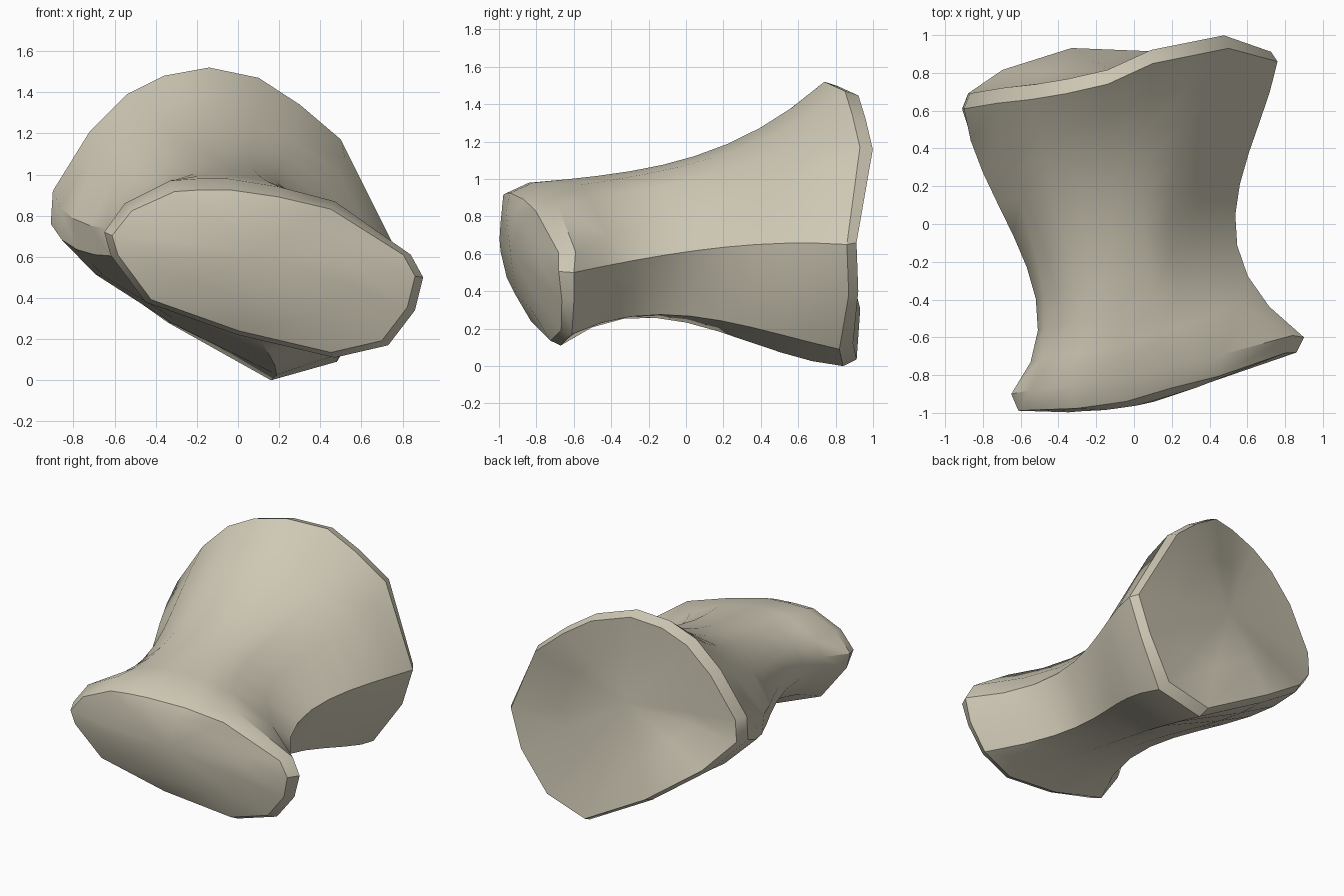
import bpy
import bmesh
import math
from mathutils import Vector

default_cube = bpy.data.objects.get("Cube")
if default_cube:
    bpy.data.objects.remove(default_cube)

# Control rings in hundredths, running from the left side over the top and back below
front_ring = [(-62, -90, 61), (-65, -90, 72), (-55, -88, 86), (-33, -86, 97), (-19, -84, 98),
              (-5, -82, 98), (20, -75, 94), (47, -69, 87), (84, -59, 61), (90, -60, 50),
              (86, -60, 34), (73, -61, 17), (47, -67, 11), (0, -78, 22), (-45, -86, 38)]
waist_front = [(-54, 61), (-56, 73), (-50, 88), (-35, 101), (-23, 104), (-12, 105), (8, 102),
               (21, 94), (40, 76), (59, 57), (49, 42), (40, 27), (12, 26), (-18, 38), (-43, 51)]
waist_back = [(-77, 63), (-79, 78), (-64, 102), (-45, 116), (-30, 119), (-14, 120), (6, 115),
              (21, 106), (37, 90), (57, 64), (50, 43), (41, 23), (13, 16), (-27, 33), (-60, 50)]
back_ring = [(-91, 61, 76), (-90, 61, 92), (-72, 64, 121), (-54, 66, 139), (-36, 69, 148),
             (-14, 74, 152), (10, 85, 147), (30, 89, 134), (50, 93, 117), (76, 86, 65),
             (67, 87, 38), (48, 82, 9), (16, 84, 0), (-34, 86, 28), (-72, 74, 55)]
WAIST_Y = 0.25
SHAFT_STEPS = 9


def scaled(points):
    return [Vector(p) / 100 for p in points]


def at_depth(points, y):
    return [Vector((x / 100, y, z / 100)) for x, z in points]


def curve_through(knots, y):
    """Smooth curve through knots, evaluated at depth y."""
    result = Vector((0, 0, 0))
    for a in knots:
        weight = 1.0
        for b in knots:
            if b is not a:
                weight *= (y - b.y) / (a.y - b.y)
        result += a * weight
    return result


def centre_of(ring):
    return sum(ring, Vector()) / len(ring)


def inset(ring, scale, shift):
    """Shrink a ring around its centre and move each point along y."""
    centre = centre_of(ring)
    moved = [centre + (p - centre) * scale for p in ring]
    for p in moved:
        p.y = max(-1.0, min(1.0, p.y + shift(p)))
    return moved


# Shaft rings
front, back = scaled(front_ring), scaled(back_ring)
lines = list(zip(front, at_depth(waist_front, -WAIST_Y), at_depth(waist_back, WAIST_Y), back))
shaft = []
for step in range(SHAFT_STEPS + 1):
    t = step / SHAFT_STEPS
    shaft.append([curve_through(k, k[0].y + (k[3].y - k[0].y) * t) for k in lines])

# Domed front end, lowered along its upper edge, and dished back end
front_rim = inset(front, 0.95, lambda p: -0.05 - 0.11 * max(0, p.z - 0.3))
for p in front_rim:
    p.z -= 0.1 * max(0, p.z - 0.6)
front_dome = inset(front, 0.6, lambda p: -0.14 - 0.08 * max(0, p.z - 0.5) + 0.08 * max(0, p.x - 0.2))
back_rim = inset(back, 0.96, lambda p: 0.075 if p.x < 0.55 else 0.055)
back_dish = inset(back, 0.55, lambda p: 0.05)
rings = [front_dome, front_rim] + shaft + [back_rim, back_dish]

bm = bmesh.new()
loops = [[bm.verts.new(p) for p in ring] for ring in rings]
count = len(front)
for a, b in zip(loops, loops[1:]):
    for i in range(count):
        j = (i + 1) % count
        bm.faces.new((a[i], a[j], b[j], b[i]))
for loop, ring, push in ((loops[0], front_dome, -0.04), (loops[-1], back_dish, -0.01)):
    tip = bm.verts.new(centre_of(ring) + Vector((0, push, 0)))
    for i in range(count):
        bm.faces.new((loop[i], loop[(i + 1) % count], tip))
bmesh.ops.recalc_face_normals(bm, faces=bm.faces)
mesh = bpy.data.meshes.new("toe_bone")
bm.to_mesh(mesh)
bm.free()

# Bone colour
material = bpy.data.materials.new("pale bone")
material.use_nodes = True
colour = (0.62, 0.58, 0.46, 1)
material.diffuse_color = colour
shader = next(n for n in material.node_tree.nodes if n.type == "BSDF_PRINCIPLED")
shader.inputs["Base Color"].default_value = colour
mesh.materials.append(material)

bone = bpy.data.objects.new("toe_bone", mesh)
bpy.context.collection.objects.link(bone)
bpy.ops.object.select_all(action="DESELECT")
bone.select_set(True)
bpy.context.view_layer.objects.active = bone
bpy.ops.object.shade_smooth_by_angle(angle=math.radians(34))
